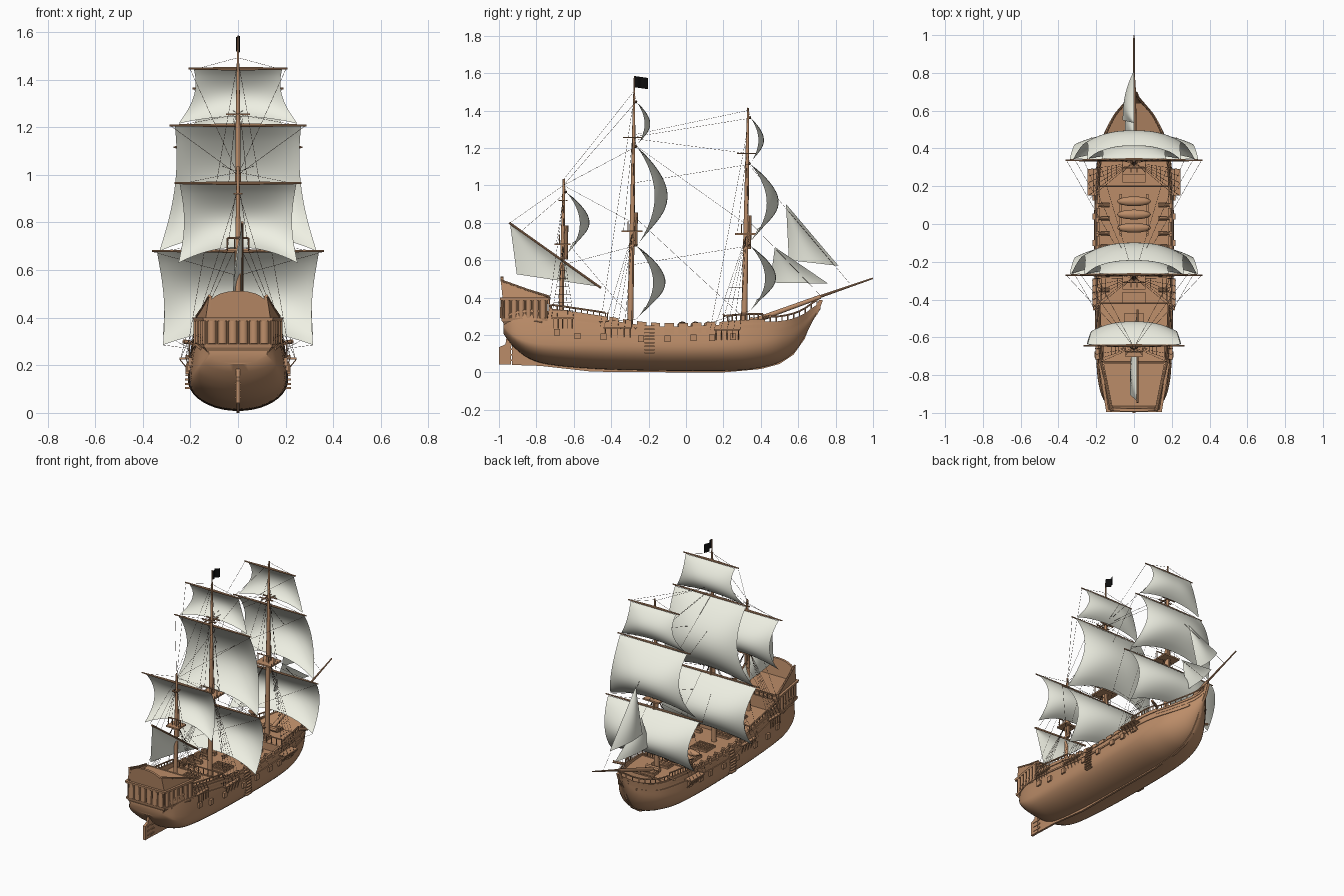
import bpy, bmesh, math
from mathutils import Vector as V

if "Cube" in bpy.data.objects:
    bpy.data.objects.remove(bpy.data.objects["Cube"])

def mat(name, c):
    m = bpy.data.materials.new(name); m.diffuse_color = (*c, 1); return m
WOOD, SAIL = mat("wood", (.5, .265, .14)), mat("canvas", (.86, .87, .77))
DARK, BLACK = mat("rope", (.09, .06, .045)), mat("black", (.004, .004, .004))

def make(name, bm, m=WOOD, smooth=35):
    bmesh.ops.recalc_face_normals(bm, faces=bm.faces)
    me = bpy.data.meshes.new(name); bm.to_mesh(me); bm.free()
    o = bpy.data.objects.new(name, me); bpy.context.collection.objects.link(o)
    me.materials.append(m)
    if smooth:
        bpy.ops.object.select_all(action='DESELECT')
        o.select_set(True); bpy.context.view_layer.objects.active = o
        bpy.ops.object.shade_smooth_by_angle(angle=math.radians(smooth))
    return o

def rod(bm, a, b, r, r2=None, n=8):
    a, b = V(a), V(b); d = b - a
    M = d.to_track_quat('Z', 'Y').to_matrix().to_4x4(); M.translation = (a + b) / 2
    bmesh.ops.create_cone(bm, cap_ends=True, segments=n, radius1=r, radius2=r if r2 is None else r2, depth=d.length, matrix=M)

def box(bm, x0, x1, y0, y1, z0, z1):
    hexa(bm, [(x0, y0, z0), (x1, y0, z0), (x1, y1, z0), (x0, y1, z0)], [(x0, y0, z1), (x1, y0, z1), (x1, y1, z1), (x0, y1, z1)])

def hexa(bm, lo, hi):
    a, b = [bm.verts.new(p) for p in lo], [bm.verts.new(p) for p in hi]
    bm.faces.new(a); bm.faces.new(b)
    for i in range(len(a)):
        j = (i + 1) % len(a); bm.faces.new((a[i], a[j], b[j], b[i]))

def plate(bm, yz, x, t):
    hexa(bm, [(x - t, *p) for p in yz], [(x + t, *p) for p in yz])

def grid(bm, rows):
    vs = [[bm.verts.new(p) for p in r] for r in rows]
    for a, b in zip(vs, vs[1:]):
        for i in range(len(a) - 1): bm.faces.new((a[i], a[i + 1], b[i + 1], b[i]))
    return vs

# hull stations: y, keel z, widest z, sheer z, widest half-beam, top half-beam
ST = [(-.975, .205, .245, .30, .122, .135), (-.93, .145, .20, .32, .162, .145), (-.85, .08, .165, .335, .187, .16),
      (-.75, .045, .15, .33, .198, .172), (-.5, .02, .145, .295, .207, .187), (-.2, .01, .14, .25, .21, .195),
      (.1, .008, .14, .25, .21, .195), (.3, .012, .15, .265, .2, .187), (.42, .03, .165, .268, .176, .167),
      (.5, .055, .185, .27, .146, .142), (.58, .11, .22, .287, .095, .1), (.64, .2, .27, .315, .045, .05),
      (.68, .28, .315, .345, .017, .018), (.72, .34, .355, .37, .008, .009)]
def st(y):
    y = max(ST[0][0], min(ST[-1][0], y))
    i = max(k for k in range(len(ST) - 1) if ST[k][0] <= y)
    a, b = ST[i], ST[i + 1]; p, q = ST[max(i - 1, 0)], ST[min(i + 2, len(ST) - 1)]
    h = b[0] - a[0]; t = (y - a[0]) / h
    return [a[k] * (2*t**3 - 3*t*t + 1) + b[k] * (3*t*t - 2*t**3)
            + h * (t**3 - 2*t*t + t) * (b[k] - p[k]) / (b[0] - p[0])
            + h * (t**3 - t*t) * (q[k] - a[k]) / (q[0] - a[0]) for k in range(1, 6)]
def half(y, z):
    zk, zm, zt, B, T = st(y)
    return B + (T - B) * max(0, min(1, (z - zm) / (zt - zm)))**1.5

# hull shell
bm = bmesh.new(); rows = []
for i in range(73):
    y = -.975 + 1.695 * i / 72; zk, zm, zt, B, T = st(y)
    s = [(B * math.sin(a), zm - (zm - zk) * math.cos(a)) for a in [max(0, k * math.pi / 20) for k in range(10)]]
    s += [(B + (T - B) * (k / 6)**1.5, zm + (zt - zm) * k / 6) for k in range(7)]
    rows.append([(-x, y, z) for x, z in s[:0:-1]] + [(x, y, z) for x, z in s])
vs = grid(bm, rows); bm.faces.new(vs[0])
make("hull", bm)

# decks
bm = bmesh.new()
for y0, y1, z0, z1 in [(-.97, -.73, .375, .355), (-.73, -.42, .285, .27), (-.42, .2, .215, .215), (.2, .42, .26, .26), (.42, .64, .25, .3)]:
    grid(bm, [[(sx * (half(y, z) - .004), y, z) for sx in (-1, 1)] for k in range(9) for y, z in [(y0 + (y1 - y0) * k / 8, z0 + (z1 - z0) * k / 8)]])
for y, z0, z1 in [(-.73, .28, .365), (-.42, .2, .275), (.2, .2, .263)]:
    w = half(y, z0) - .012; box(bm, -w, w, y - .005, y + .005, z0, z1)
make("decks", bm, smooth=0)

# bulwarks, wales and cap rails following the hull outline
def strip(bm, y0, y1, f0, f1, out, thick, n=10):
    for s in (-1, 1):
        rows = []
        for k in range(n + 1):
            y = y0 + (y1 - y0) * k / n; a, b = f0(y), f1(y); x, x2 = half(y, a) + out, half(y, b) + out
            rows.append([(s * x, y, a), (s * x2, y, b), (s * max(x2 - thick, 0), y, b), (s * max(x - thick, 0), y, a), (s * x, y, a)])
        v = grid(bm, rows); bm.faces.new(v[0][:4]); bm.faces.new(v[-1][:4])
bm = bmesh.new()
top = lambda d: (lambda y: st(y)[2] + d)
strip(bm, -.73, -.42, top(-.03), top(.015), 0, .012)
strip(bm, .18, .42, top(-.03), top(.015), 0, .012)
strip(bm, .42, .7, top(-.03), top(.004), .002, .012)
for k in range(8): strip(bm, -.41 + k * .074, -.36 + k * .074, top(-.04), top(.018), 0, .014, 3)
strip(bm, -.96, .7, top(-.012), top(.0), .006, .014, 60)
strip(bm, -.93, .62, top(-.055), top(-.043), .005, .008, 60)
make("bulwarks", bm)
bm = bmesh.new()
for s in (-1, 1):
    for y0, y1, h in [(-.72, -.43, .035), (.2, .41, .045), (.42, .7, .03)]:
        pts = [(s * (half(y, 1) - .005), y, st(y)[2] + h) for y in [y0 + (y1 - y0) * k / 9 for k in range(10)]]
        for a, b in zip(pts, pts[1:]): rod(bm, a, b, .005, n=6)
        for p in pts: rod(bm, (p[0], p[1], p[2] - h), p, .0035, n=6)
for y, z in [(-.42, .315), (.2, .31), (-.73, .40)]:
    w = half(y, 1) - .01; rod(bm, (-w, y, z), (w, y, z), .005, n=6)
    for k in range(11): x = -w + 2 * w * k / 10; rod(bm, (x, y, z - .05), (x, y, z), .003, n=5)
make("railings", bm)

# keel, stem and rudder
bm = bmesh.new()
plate(bm, [(-.93, .04), (-.78, .035), (-.5, .004), (0, 0), (.2, 0), (.4, .018), (.4, .05), (0, .03), (-.5, .05), (-.8, .12), (-.93, .17)], 0, .007)
plate(bm, [(.4, .018), (.5, .045), (.575, .095), (.635, .18), (.668, .265), (.705, .315), (.732, .385), (.712, .388), (.68, .33), (.62, .27), (.5, .12), (.4, .06)], 0, .009)
make("keel_and_stem", bm, smooth=0)
bm = bmesh.new()
plate(bm, [(-1, .042), (-.937, .042), (-.932, .22), (-.955, .22), (-.965, .15), (-1, .135)], 0, .008)
for z in (.06, .09, .12): box(bm, -.012, .012, -.975, -.91, z, z + .008)
make("rudder", bm, smooth=0)

# stern gallery, windows and taffrail
bm = bmesh.new()
def slab(z0, z1, ya, wa, yf, wf, g=0):
    hexa(bm, [(-wa, ya, z0), (wa, ya, z0), (wf, yf, z0), (-wf, yf, z0)], [(-wa - g, ya - g, z1), (wa + g, ya - g, z1), (wf + g, yf, z1), (-wf - g, yf, z1)])
slab(.275, .29, -.985, .142, -.74, .19, .003)
slab(.29, .385, -.975, .13, -.745, .175)
slab(.385, .40, -.993, .145, -.735, .187, .002)
slab(.255, .276, -.972, .128, -.77, .178, .012)
for k in range(7):
    x = -.132 + .044 * k; rod(bm, (x, -.982, .285), (x, -.985, .39), .004)
    if k < 6: rod(bm, (x + .022, -.975, .29), (x + .022, -.972, .385), .02, n=14)
for s in (-1, 1):
    for k in range(7):
        t = k / 6; y, x = -.975 + .23 * t, s * (.137 + .045 * t)
        rod(bm, (x, y, .285), (x, y, .39), .004)
        if k < 6: rod(bm, (x - s * .004, y + .019, .29), (x - s * .004, y + .019, .385), .017, n=12)
make("stern_gallery", bm)
bm = bmesh.new()
arch = [(-.138, .39), (.138, .39), (.13, .43)] + [(.118 * math.cos(a), .46 + .053 * math.sin(a)) for a in [k * math.pi / 10 for k in range(11)]] + [(-.13, .43)]
hexa(bm, [(x, -.978 - (z - .39) * .12, z) for x, z in arch], [(x, -.962 - (z - .39) * .12, z) for x, z in arch])
for s in (-1, 1):
    side = [(.137, -.98, .39), (.178, -.73, .365), (.174, -.73, .405), (.15, -.85, .44), (.122, -.99, .49)]
    hexa(bm, [(s * x, y, z) for x, y, z in side], [(s * (x - .013), y, z) for x, y, z in side])
    rod(bm, (s * .174, -.73, .405), (s * .148, -.85, .442), .006); rod(bm, (s * .148, -.85, .442), (s * .12, -.99, .492), .006)
make("taffrail", bm)

# gun ports, side ladder, channels
bm = bmesh.new()
for s in (-1, 1):
    for y, z in [(-.69, .215), (-.58, .195), (-.44, .19), (-.24, .18), (-.1, .18), (.04, .185), (.14, .185), (.25, .19)]:
        x = half(y, z) * s
        box(bm, x - .013, x + .013, y - .016, y + .016, z - .017, z + .017)
    for k in range(9):
        z = .1 + k * .018; x = s * half(-.195, z); box(bm, x - .012, x + .012, -.222, -.168, z, z + .008)
    for y0, y1, z, w in [(-.72, -.6, .285, .205), (-.44, -.29, .235, .22), (.15, .29, .225, .245)]:
        box(bm, s * .18, s * w, y0, y1, z, z + .008)
        for k in range(5): y = y0 + .01 + (y1 - y0 - .02) * k / 4; rod(bm, (s * w, y, z), (s * .205, y, z - .05), .0025, n=5)
    rod(bm, (s * .16, .42, .29), (s * .23, .45, .30), .009)
make("side_fittings", bm, smooth=0)

# deck furniture: boats, gratings, hatches, cannons
bm = bmesh.new()
for y in (-.02, .05, .12):
    g = bmesh.ops.create_uvsphere(bm, u_segments=16, v_segments=8, radius=1)['verts']
    for v in g: v.co = V((v.co.x * .09, y + v.co.y * .026, .25 + v.co.z * .022))
for x in (-.07, .07): box(bm, x - .006, x + .006, -.06, .16, .215, .235)
make("boats", bm)
bm = bmesh.new()
for x, y, z, w, l in [(0, -.84, .365, .065, .06), (0, -.53, .275, .05, .06), (0, -.4, .215, .06, .04), (0, -.18, .215, .06, .05), (0, .25, .26, .06, .03), (0, .39, .26, .05, .025)]:
    box(bm, x - w, x + w, y - l, y + l, z - .01, z + .012)
    for k in range(5): u = x - w + .01 + (2 * w - .02) * k / 4; box(bm, u - .004, u + .004, y - l + .006, y + l - .006, z, z + .018)
    for k in range(4): u = y - l + .01 + (2 * l - .02) * k / 3; box(bm, x - w + .006, x + w - .006, u - .004, u + .004, z, z + .018)
for s in (-1, 1):
    for y in (-.35, -.27, -.2, -.12, -.05, .03, .1):
        rod(bm, (s * .13, y, .235), (s * .2, y, .24), .01, .007); box(bm, s * .13, s * .175, y - .013, y + .013, .213, .232)
rod(bm, (-.05, .35, .28), (.05, .35, .28), .016)
make("deck_furniture", bm)

# masts, tops and bowsprit
MASTS = {"mizzen": [(-.67, .2, .014), (-.658, .73, .011), (-.653, 1.035, .006)],
         "main": [(-.302, .1, .017), (-.286, .86, .013), (-.28, 1.27, .009), (-.276, 1.585, .003)],
         "fore": [(.308, .1, .017), (.322, .83, .013), (.328, 1.2, .009), (.332, 1.415, .005)]}
TOPS = {"mizzen": [(.685, .045), (.92, .015)], "main": [(.755, .06), (1.255, .05)], "fore": [(.74, .06), (1.17, .05)]}
bm = bmesh.new()
for n, m in MASTS.items():
    for a, b in zip(m, m[1:]): rod(bm, (0, *a[:2]), (0, *b[:2]), a[2], b[2], 12)
    for i, (z, w) in enumerate(TOPS[n]):
        y = m[1][0]
        if i == 0:
            box(bm, -w, w, y - w, y + w * .9, z - .005, z + .005)
            for x in (-w, -w / 3, w / 3, w): rod(bm, (x, y - w * .4, z), (x, y - w * .4, z + .05), .003, n=5)
            rod(bm, (-w, y - w * .4, z + .05), (w, y - w * .4, z + .05), .004, n=6)
            rod(bm, (0, y + .015, z - .08), (0, y + .018, z + .1), .011)
        else:
            for d in (-.02, .02): box(bm, -w, w, y + d - .004, y + d + .004, z - .003, z + .003)
            for d in (-.015, .015): box(bm, d - .003, d + .003, y - w, y + w, z - .003, z + .003)
rod(bm, (0, .36, .275), (0, .72, .405), .014, .011, 12); rod(bm, (0, .6, .365), (0, .999, .503), .009, .004, 10)
rod(bm, (.018, -.945, .80), (.018, -.455, .452), .006, .006)
make("masts", bm)

# square sails: yard y, z, top half-width, foot z, foot half-width, bulge, foot arch
SQ = {"main_course": (-.265, .676, .34, .285, .315, .142, .06), "main_topsail": (-.262, 1.204, .265, .68, .33, .15, .07),
      "main_topgallant": (-.262, 1.442, .185, 1.215, .25, .065, .03), "fore_course": (.343, .676, .34, .33, .315, .127, .06),
      "fore_topsail": (.345, 1.112, .25, .70, .32, .138, .07), "fore_topgallant": (.347, 1.358, .17, 1.125, .24, .064, .03),
      "mizzen_topsail": (-.638, .961, .245, .63, .25, .112, .065)}
yards = bmesh.new()
for n, (y, z, wt, z1, wb, b, ar) in SQ.items():
    bm = bmesh.new(); rows = []
    for j in range(17):
        v = j / 16; w = wt + (wb - wt) * v**1.6 - .02 * math.sin(math.pi * v); r = []
        for i in range(25):
            u = -1 + i / 12; c = 1 - abs(u)**2.5
            r.append((u * w, y + b * math.sin(math.pi * v)**.85 * (.63 + .37 * c) + .4 * b * c * v**2 * (1 - v * .3), z + (z1 - z) * v + ar * (1 - u * u) * v * v))
        rows.append(r)
    grid(bm, rows); make(n + "_sail", bm, SAIL, 60)
    for s in (-1, 1): rod(yards, (0, y - .006, z + .004), (s * (wt + .022), y - .006, z + .004), .008, .004)
make("yards", yards)

# jibs and lateen: triangular sails bellied sideways
def tri(name, A, B, C, belly):
    bm = bmesh.new(); A, B, C = V(A), V(B), V(C); rows = []
    for j in range(13):
        t = j / 12; p, q = A.lerp(B, t), A.lerp(C, t)
        rows.append([p.lerp(q, i / 12) + V((belly * math.sin(math.pi * i / 12) * math.sin(math.pi * t * .75), 0, 0)) for i in range(13)])
    bmesh.ops.remove_doubles(bm, verts=[v for r in grid(bm, rows) for v in r], dist=1e-5); make(name, bm, SAIL, 60)
tri("outer_jib", (0, .535, .9), (0, .815, .57), (-.06, .55, .6), -.025)
tri("inner_jib", (0, .475, .67), (0, .76, .475), (-.05, .45, .48), -.02)
tri("lateen_sail", (.018, -.94, .79), (.018, -.46, .458), (-.02, -.905, .525), -.02)

# shrouds, ratlines, braces and stays
bm = bmesh.new(); R = .0009
L = lambda a, b: rod(bm, a, b, R, n=3)
for n, y0, y1, z0, w in [("mizzen", -.72, -.6, .29, .2), ("main", -.44, -.29, .24, .218), ("fore", .15, .29, .23, .24)]:
    ym, (zt, tw), (zc, cw) = MASTS[n][1][0], *TOPS[n]
    for s in (-1, 1):
        foot = [V((s * w, y0 + (y1 - y0) * k / 4, z0)) for k in range(5)]; head = V((s * .02, ym, zt - .01))
        for f in foot: L(f, head)
        for k in range(1, 7): L(foot[0].lerp(head, k / 9), foot[-1].lerp(head, k / 9))
        for d in (-.8, .2): L((s * tw, ym + d * tw, zt), (s * .01, ym, zc))
        L((s * w, y0 - .02, z0), (0, MASTS[n][-1][0], MASTS[n][-1][1] - .1))
for n, (y, z, wt, z1, wb, b, ar) in SQ.items():
    for s in (-1, 1):
        L((s * wt, y, z), (0, y - .015, z + .05))
        if "course" in n: L((s * wb, y, z1), (s * .2, y - .2, .27))
        if y > -.5: L((s * (wt + .015), y - .01, z), (0, -.285, z - .1) if y > 0 else (0, -.655, min(z - .1, 1)))
for a in [(-.28, 1.5, -.655, 1.03), (-.28, 1.27, .33, 1.4), (-.28, 1.25, .33, 1.17), (-.28, 1.22, .31, .8), (-.285, .84, .3, .3), (-.655, 1.0, -.285, .8), (-.657, .72, -.3, .3),
          (.325, .82, .72, .41), (.345, 1.1, .88, .47), (-.655, 1.0, -.94, .8), (-.655, .95, -.88, .755)]:
    L((0, *a[:2]), (0, *a[2:]))
make("rigging", bm, DARK, 0)

# flag
bm = bmesh.new()
grid(bm, [[(.008 * math.sin(i * .9), -.278 + .0083 * i, z - .0012 * i) for i in range(10)] for z in (1.585, 1.555, 1.525)])
make("flag", bm, BLACK, 60)

for m in bpy.data.materials:
    if m.users and not m.is_grease_pencil:
        m.use_nodes = True
        m.node_tree.nodes["Principled BSDF"].inputs["Base Color"].default_value = m.diffuse_color
